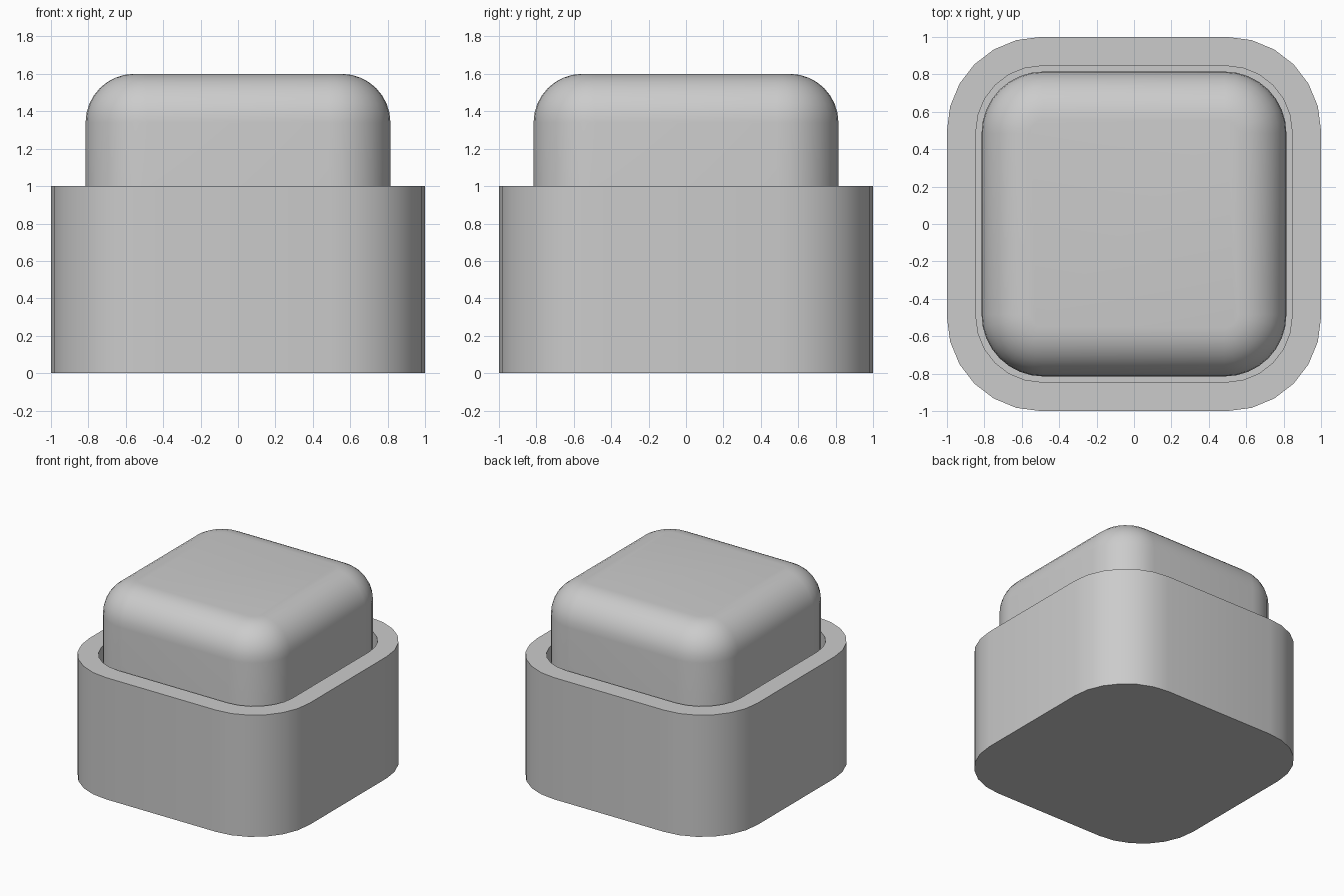
import bpy, bmesh, math

if "Cube" in bpy.data.objects:
    bpy.data.objects.remove(bpy.data.objects["Cube"])


def ring(bm, half, radius, z, seg):
    """Rounded-square loop of vertices at height z."""
    verts, c = [], half - radius
    for q, (sx, sy) in enumerate([(1, 1), (-1, 1), (-1, -1), (1, -1)]):
        for i in range(seg + 1):
            a = math.pi / 2 * (q + i / seg)
            verts.append(bm.verts.new((sx * c + radius * math.cos(a),
                                       sy * c + radius * math.sin(a), z)))
    return verts


def loft(name, profile, seg, angle):
    """Stack rounded-square rings (half, radius, z) into a closed solid."""
    bm = bmesh.new()
    rings = [ring(bm, h, r, z, seg) for h, r, z in profile]
    for a, b in zip(rings, rings[1:]):
        for i in range(len(a)):
            j = (i + 1) % len(a)
            bm.faces.new((a[i], a[j], b[j], b[i]))
    bm.faces.new(rings[0][::-1])
    bm.faces.new(rings[-1])
    bmesh.ops.recalc_face_normals(bm, faces=bm.faces)
    mesh = bpy.data.meshes.new(name)
    bm.to_mesh(mesh)
    bm.free()
    ob = bpy.data.objects.new(name, mesh)
    bpy.context.collection.objects.link(ob)
    bpy.ops.object.select_all(action='DESELECT')
    ob.select_set(True)
    bpy.context.view_layer.objects.active = ob
    bpy.ops.object.shade_smooth_by_angle(angle=math.radians(angle))
    return ob


# Housing: outer wall, flat rim, recessed well
loft("housing", [(1, 0.5, 0), (1, 0.5, 1), (0.845, 0.35, 1), (0.845, 0.35, 0.2)], 6, 40)

# Button: straight sides with a rounded top edge
R, HALF, TOP = 0.26, 0.815, 1.6
edge = [(HALF - R * (1 - math.cos(t)), 0.33 - R * (1 - math.cos(t)), TOP - R + R * math.sin(t))
        for t in (math.pi / 2 * i / 8 for i in range(9))]
loft("button", [(HALF, 0.33, 0.2)] + edge, 8, 40)
